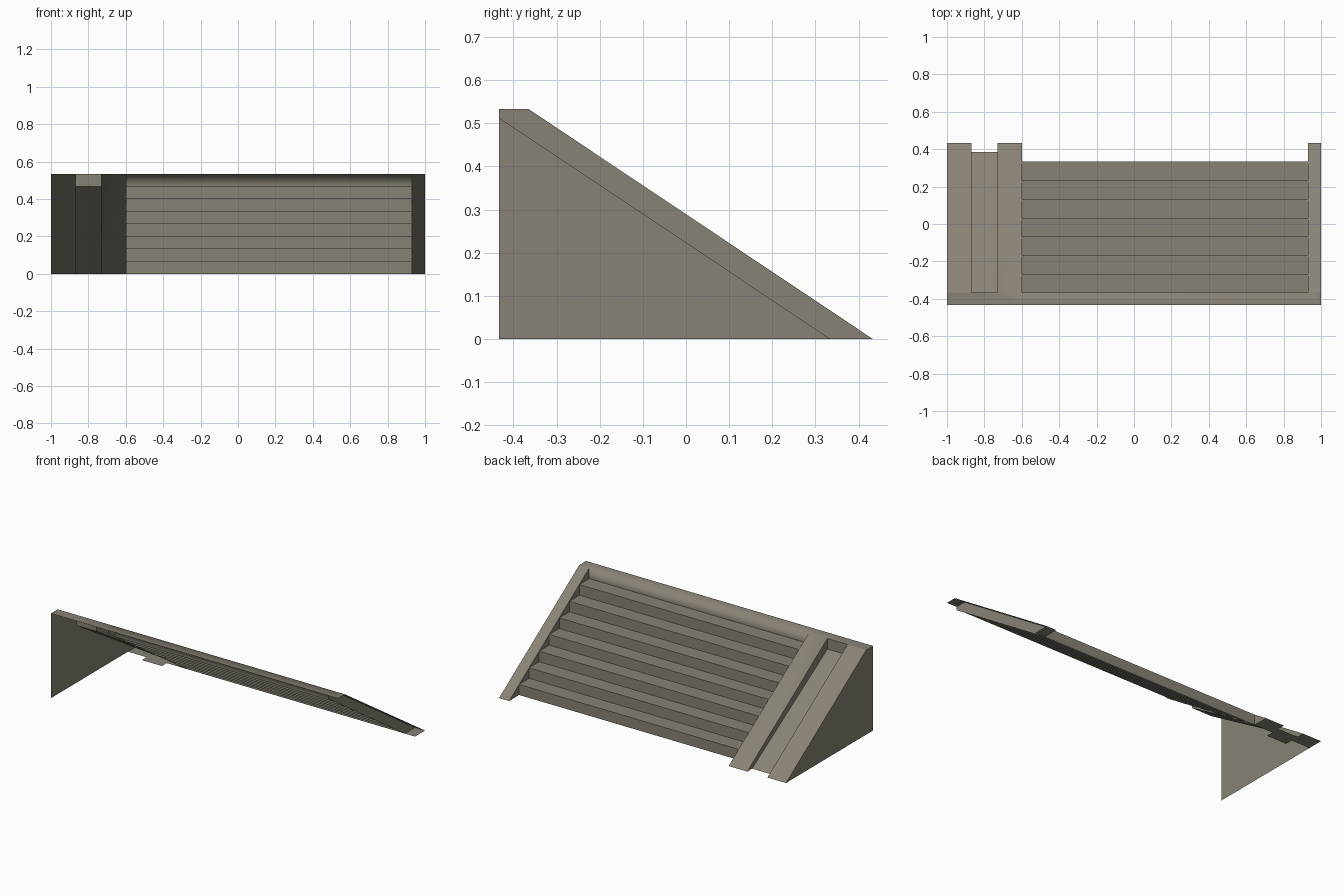
import bpy, bmesh

cube = bpy.data.objects.get("Cube")
if cube:
    bpy.data.objects.remove(cube, do_unlink=True)

# One weathered stone colour
stone = bpy.data.materials.new("warm_grey_stone")
stone.use_nodes = True
colour = (0.25, 0.225, 0.18, 1)
stone.diffuse_color = colour
stone.node_tree.nodes["Principled BSDF"].inputs["Base Color"].default_value = colour

# Main dimensions
FRONT, LEDGE, FOOT = -0.433, -0.365, 0.433
TOP, STEPS, RUN = 0.533, 8, 0.1
RISE = TOP / STEPS
STAIR_FOOT = FOOT - RUN
GROOVE_TOP, GROOVE_FOOT = TOP - RISE, 0.385
OUT_R, GROOVE_A, GROOVE_B, STAIR_R, STAIR_L, OUT_L = -1, -0.87, -0.73, -0.6, 0.93, 1


def make(name, faces, smooth=False):
    """Join faces given as corner lists into one open sheet."""
    bm = bmesh.new()
    for corners in faces:
        bm.faces.new([bm.verts.new(c) for c in corners])
    bmesh.ops.remove_doubles(bm, verts=bm.verts, dist=0.0005)
    for f in bm.faces:
        f.smooth = smooth
    mesh = bpy.data.meshes.new(name)
    bm.to_mesh(mesh)
    bm.free()
    mesh.materials.append(stone)
    obj = bpy.data.objects.new(name, mesh)
    bpy.context.collection.objects.link(obj)
    return obj


def span(x0, x1, path):
    """Sweep a (y, z) path across x; a path running down the back faces up."""
    return [[(x0, *a), (x1, *a), (x1, *b), (x0, *b)][::-1]
            for a, b in zip(path, path[1:])]


def wall(x, outline, flip=False):
    pts = [(x, y, z) for y, z in outline]
    return [pts[::-1] if flip else pts]


slope = [(LEDGE, TOP), (FOOT, 0)]
groove = [(LEDGE, TOP), (LEDGE, GROOVE_TOP), (GROOVE_FOOT, 0)]

# Top ledge, softly shaded into the highest riser and the inner ramp
columns = [OUT_R, GROOVE_A, GROOVE_B, STAIR_R, STAIR_L, OUT_L]
ledge = []
for a, b in zip(columns, columns[1:]):
    ledge += span(a, b, [(FRONT, TOP), (LEDGE, TOP)])
ledge += span(STAIR_R, STAIR_L, [(LEDGE, TOP), (LEDGE, TOP - RISE)])
ledge += span(GROOVE_B, STAIR_R, slope)
make("top_ledge", ledge, smooth=True)

# Flight of steps below the highest riser
profile = [(LEDGE, TOP - RISE)]
for i in range(STEPS - 1, 0, -1):
    y = STAIR_FOOT - (i - 1) * RUN
    profile += [(y, i * RISE), (y, (i - 1) * RISE)]
make("steps", span(STAIR_R, STAIR_L, profile))

# Sloping ramps either side
make("outer_ramp", span(OUT_R, GROOVE_A, slope))
make("left_ramp", span(STAIR_L, OUT_L, slope))

# Sunken channel with its side walls
channel = span(GROOVE_A, GROOVE_B, groove)
side = [slope[0], slope[1], groove[2], groove[1]]
channel += wall(GROOVE_A, side, True) + wall(GROOVE_B, side)
make("channel", channel)

# Stringers beside the steps
under = TOP - RISE + (LEDGE - FRONT) * RISE / RUN
stringer = [(FRONT, TOP), (LEDGE, TOP), (FOOT, 0), (STAIR_FOOT, 0), (FRONT, under)]
make("right_stringer", wall(STAIR_R, stringer, True))
make("left_stringer", wall(STAIR_L, stringer))

# Closed outer side
make("outer_wall", wall(OUT_R, [(FRONT, 0), (FRONT, TOP), (LEDGE, TOP), (FOOT, 0)]))

# Flat feet where the ramps meet the ground
feet = []
for a, b, y in [(OUT_R, GROOVE_A, FOOT), (GROOVE_A, GROOVE_B, GROOVE_FOOT),
                (GROOVE_B, STAIR_R, FOOT), (STAIR_L, OUT_L, FOOT)]:
    feet += span(a, b, [(y, 0), (y - RUN, 0)])
make("ramp_feet", feet)
